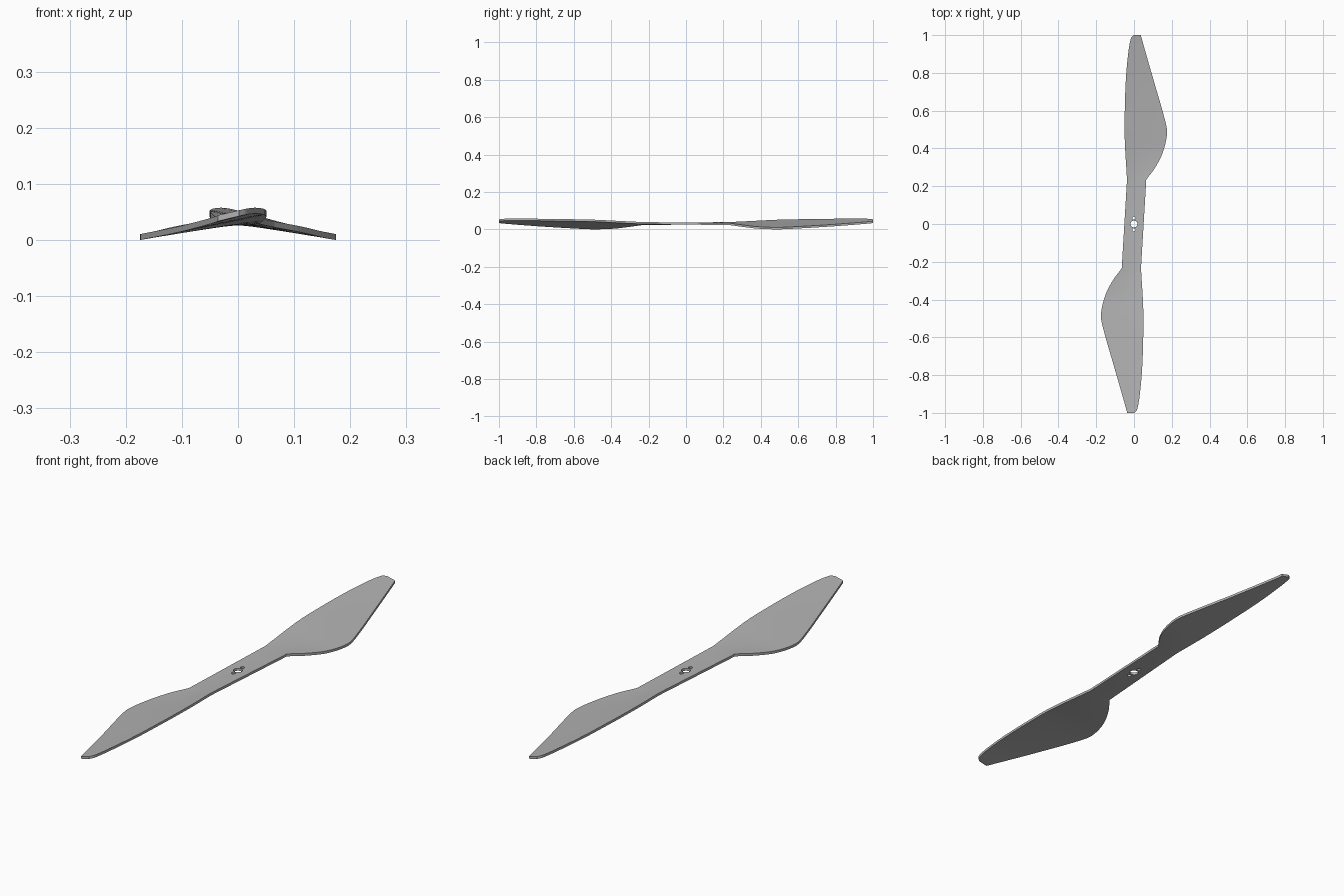
import bpy, bmesh, math

cube = bpy.data.objects.get("Cube")
if cube:
    bpy.data.objects.remove(cube, do_unlink=True)

THICK = 0.0105   # blade sheet thickness
ACROSS = 8       # divisions from leading to trailing edge
STEPS = 5        # smoothing divisions between stations

# Blade stations: y, leading x, trailing x, leading top z, trailing top z
BLADE = [
    (0.235, -0.037, 0.065, 0.039, 0.033),
    (0.30, -0.041, 0.113, 0.042, 0.024),
    (0.38, -0.046, 0.153, 0.046, 0.0145),
    (0.48, -0.05, 0.175, 0.051, 0.0105),
    (0.55, -0.05, 0.164, 0.053, 0.0125),
    (0.75, -0.044, 0.107, 0.056, 0.024),
    (0.90, -0.031, 0.064, 0.0575, 0.035),
    (0.985, -0.016, 0.04, 0.056, 0.042),
    (1.00, -0.002, 0.036, 0.053, 0.044),
]


def spline(points, steps):
    """Smooth curve through all points, in any number of dimensions."""
    out = []
    for i in range(len(points) - 1):
        a, b = points[max(i - 1, 0)], points[i]
        c, d = points[i + 1], points[min(i + 2, len(points) - 1)]
        # tangents are scaled by the uneven station spacing
        h = c[0] - b[0]
        for s in range(steps):
            t = s / steps
            row = []
            for k in range(len(b)):
                m0 = (c[k] - a[k]) / (c[0] - a[0]) * h
                m1 = (d[k] - b[k]) / (d[0] - b[0]) * h
                row.append((2*t**3 - 3*t**2 + 1) * b[k] + (t**3 - 2*t**2 + t) * m0
                           + (3*t**2 - 2*t**3) * c[k] + (t**3 - t**2) * m1)
            out.append(row)
    out.append(list(points[-1]))
    return out


# Second blade is the first turned half a turn; a straight hub joins them
blade = spline(BLADE, STEPS)
opposite = [(-y, -xt, -xl, zt, zl) for y, xl, xt, zl, zt in reversed(blade)]
root_a, root_b = opposite[-1], blade[0]
hub = [[p + (q - p) * i / 6 for p, q in zip(root_a, root_b)] for i in range(1, 6)]
stations = opposite + hub + blade

# Closed cross-sections bridged into one solid
bm = bmesh.new()
rings = []
for y, xl, xt, zl, zt in stations:
    top = [(xl + (xt - xl) * i / ACROSS, y, zl + (zt - zl) * i / ACROSS)
           for i in range(ACROSS + 1)]
    bottom = [(x, yy, z - THICK) for x, yy, z in reversed(top)]
    rings.append([bm.verts.new(p) for p in top + bottom])
count = len(rings[0])
for r0, r1 in zip(rings, rings[1:]):
    for i in range(count):
        j = (i + 1) % count
        bm.faces.new((r0[i], r0[j], r1[j], r1[i]))
bm.faces.new(rings[0])
bm.faces.new(rings[-1])
bmesh.ops.recalc_face_normals(bm, faces=bm.faces)
mesh = bpy.data.meshes.new("propeller")
bm.to_mesh(mesh)
bm.free()
propeller = bpy.data.objects.new("propeller", mesh)
bpy.context.collection.objects.link(propeller)

# Plain grey material
grey = bpy.data.materials.new("plain grey")
grey.use_nodes = True
colour = (0.45, 0.45, 0.45, 1)
grey.diffuse_color = colour
grey.node_tree.nodes["Principled BSDF"].inputs["Base Color"].default_value = colour
mesh.materials.append(grey)


def drill(y, radius):
    """Cut a round vertical hole through the hub."""
    bpy.ops.mesh.primitive_cylinder_add(vertices=32, radius=radius, depth=0.2,
                                        location=(0, y, 0.03))
    cutter = bpy.context.object
    cutter.name = "hole_cutter"
    cutter.hide_render = True
    mod = propeller.modifiers.new("hole", 'BOOLEAN')
    mod.operation = 'DIFFERENCE'
    mod.solver = 'EXACT'
    mod.object = cutter
    bpy.ops.object.select_all(action='DESELECT')
    propeller.select_set(True)
    bpy.context.view_layer.objects.active = propeller
    bpy.ops.object.modifier_apply(modifier=mod.name)
    bpy.data.objects.remove(cutter, do_unlink=True)


# Shaft hole and two pin holes
drill(0, 0.018)
for side in (-1, 1):
    drill(side * 0.031, 0.008)

bpy.ops.object.shade_smooth_by_angle(angle=math.radians(30))
